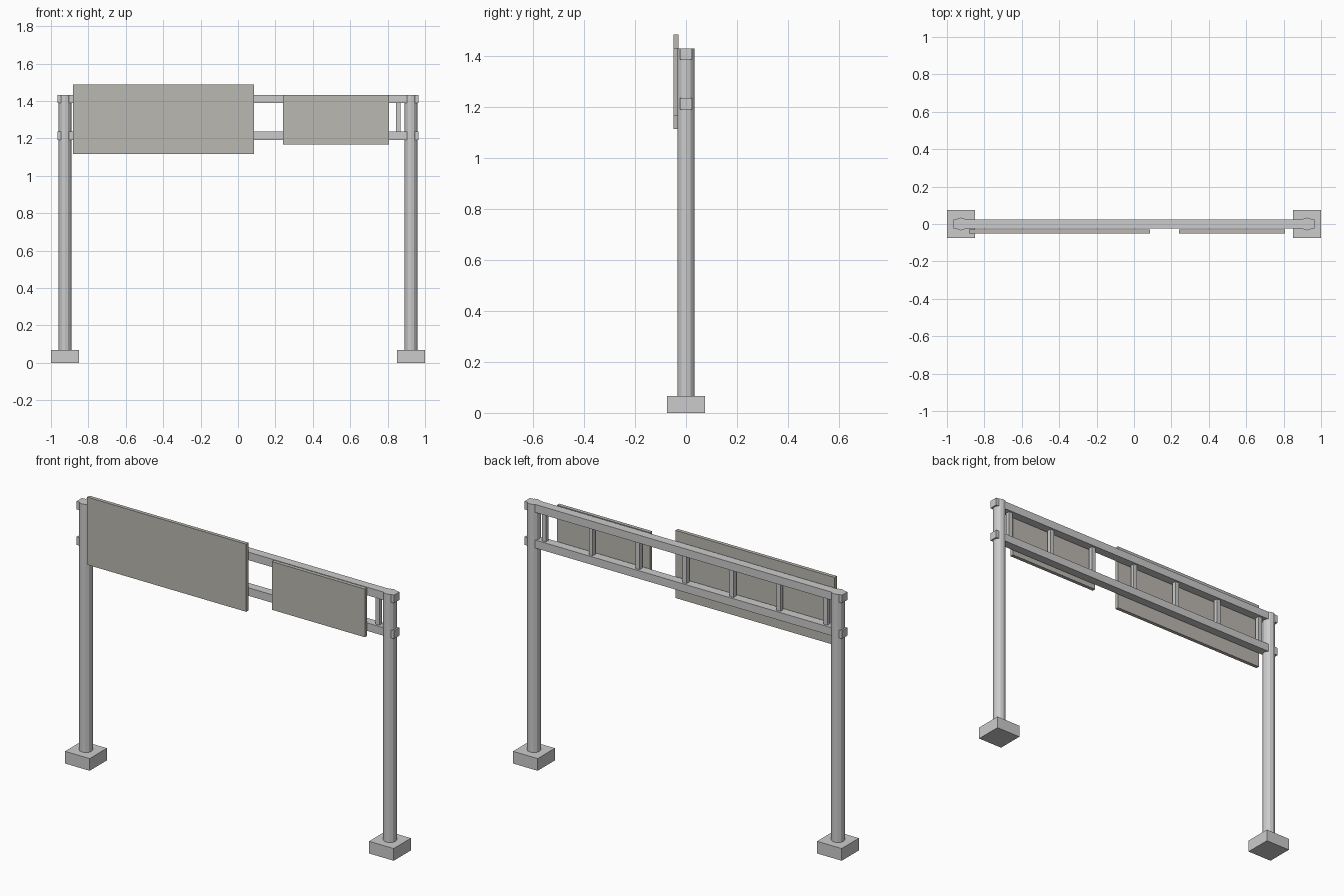
import bpy
import math

if "Cube" in bpy.data.objects:
    bpy.data.objects.remove(bpy.data.objects["Cube"])


def box(name, x, y, z):
    """Box from (min, max) ranges on each axis."""
    bpy.ops.mesh.primitive_cube_add(
        size=1, location=[(a + b) / 2 for a, b in (x, y, z)])
    ob = bpy.context.object
    ob.name = name
    ob.scale = [b - a for a, b in (x, y, z)]
    bpy.ops.object.transform_apply(location=False, rotation=False, scale=True)
    return ob


POST_X = 0.925
TOP = 1.432

# Footings and faceted columns
for side, s in (("left", -1), ("right", 1)):
    cx = s * POST_X
    box(f"{side}_footing", (cx - 0.075, cx + 0.075), (-0.075, 0.075), (0, 0.067))
    bpy.ops.mesh.primitive_cylinder_add(
        vertices=12, radius=0.034, depth=TOP - 0.067,
        location=(cx, 0, (TOP + 0.067) / 2), rotation=(0, 0, math.pi / 2))
    bpy.context.object.name = f"{side}_column"

# Horizontal beams
for name, z in (("upper_beam", 1.388), ("lower_beam", 1.192)):
    box(name, (-0.966, 0.966), (-0.024, 0.024), (z, z + 0.044))

# Vertical struts between the beams
for i in range(7):
    x = -0.857 + i * 1.714 / 6
    box(f"strut_{i + 1}", (x - 0.012, x + 0.012), (-0.012, 0.012), (1.23, 1.392))

# Sign panels on the front
box("large_sign_panel", (-0.883, 0.085), (-0.05, -0.03), (1.115, 1.487))
box("small_sign_panel", (0.241, 0.807), (-0.05, -0.03), (1.168, 1.433))

# Warm grey panel colour
mat = bpy.data.materials.new("panel_grey")
mat.diffuse_color = (0.5, 0.48, 0.44, 1)
mat.use_nodes = True
mat.node_tree.nodes["Principled BSDF"].inputs["Base Color"].default_value = mat.diffuse_color
for name in ("large_sign_panel", "small_sign_panel"):
    bpy.data.objects[name].data.materials.append(mat)
